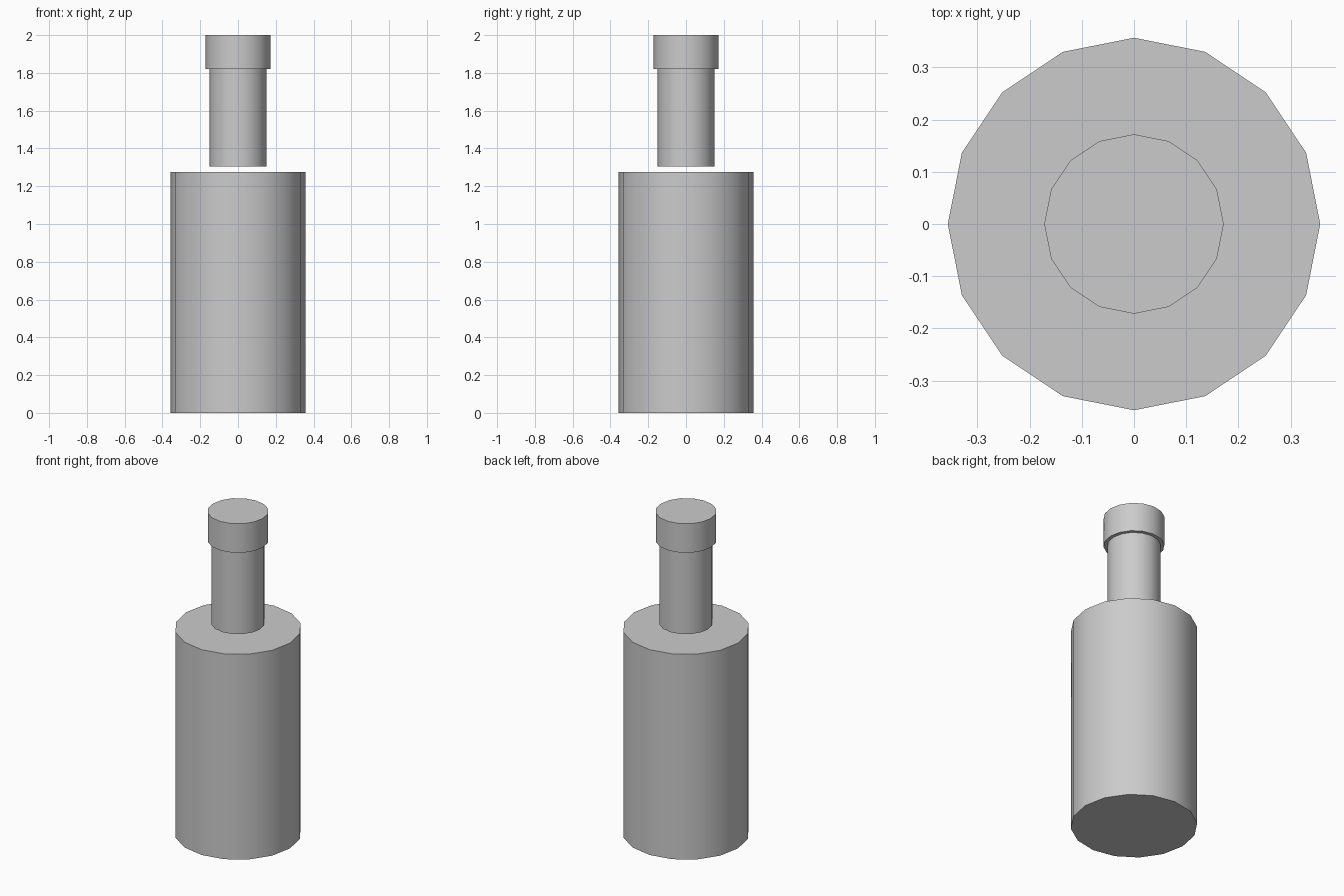
import bpy
import math

cube = bpy.data.objects.get("Cube")
if cube:
    bpy.data.objects.remove(cube, do_unlink=True)

# Single plain grey for the whole bottle
GREY = (0.6, 0.6, 0.6, 1.0)
grey = bpy.data.materials.new("plain_grey")
grey.use_nodes = True
grey.diffuse_color = GREY
grey.node_tree.nodes["Principled BSDF"].inputs["Base Color"].default_value = GREY


def cylinder(name, radius, bottom, top):
    """Closed sixteen-sided cylinder with smooth sides and crisp rims."""
    bpy.ops.mesh.primitive_cylinder_add(
        vertices=16, radius=radius, depth=top - bottom,
        location=(0, 0, (top + bottom) / 2))
    obj = bpy.context.object
    obj.name = obj.data.name = name
    obj.data.materials.append(grey)
    bpy.ops.object.shade_smooth_by_angle(angle=math.radians(40))
    return obj


# Wide body, with a narrow neck floating just above it, and a cap
cylinder("body", 0.357, 0.0, 1.275)
cylinder("neck", 0.151, 1.305, 1.82)
cylinder("cap", 0.172, 1.82, 2.0)
